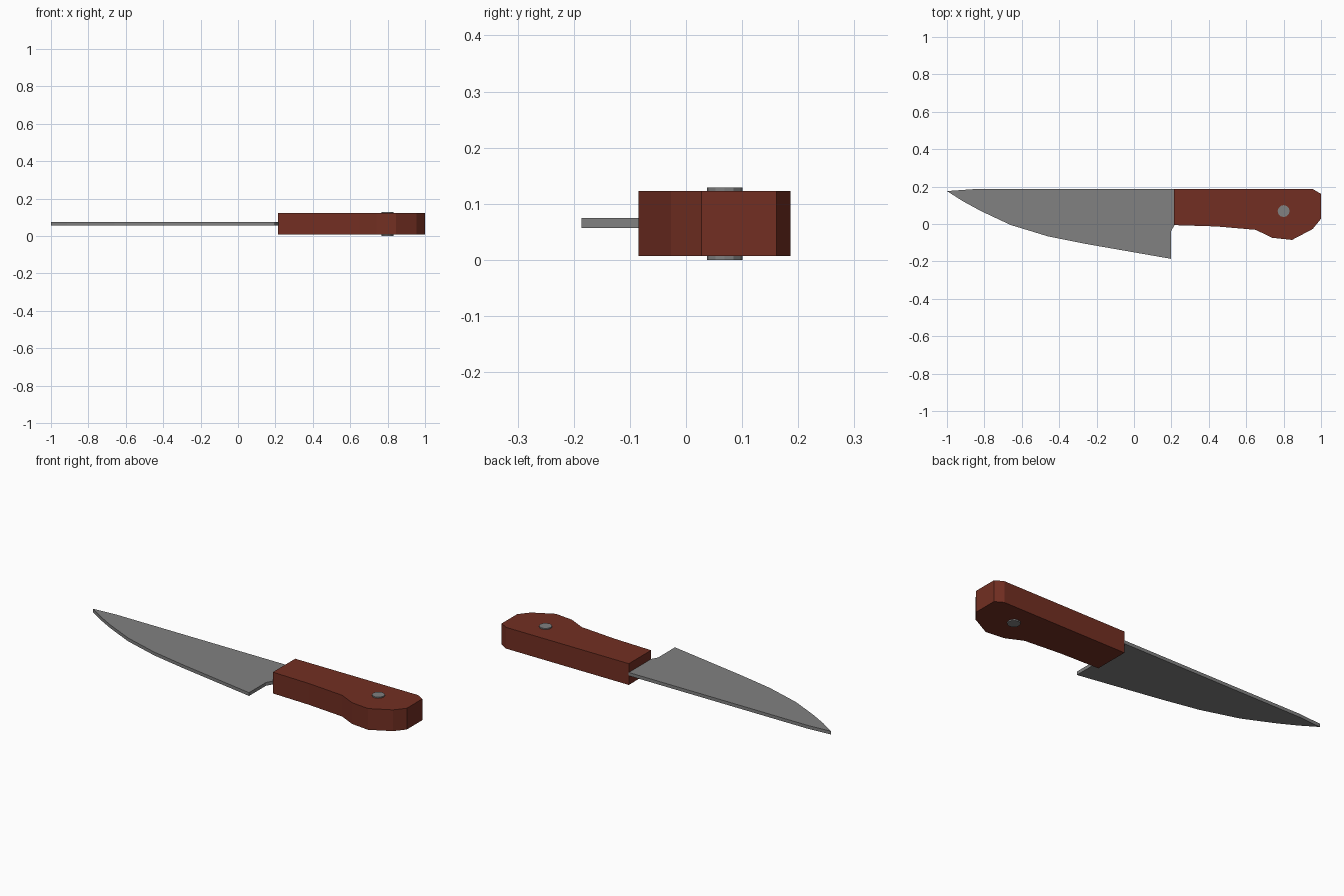
import bpy, bmesh
from math import cos, sin, tau

if "Cube" in bpy.data.objects:
    bpy.data.objects.remove(bpy.data.objects["Cube"])


def plate(name, outline, z0, z1, material):
    """Flat outline extruded from z0 to z1."""
    bm = bmesh.new()
    face = bm.faces.new([bm.verts.new((x, y, z0)) for x, y in outline])
    ext = bmesh.ops.extrude_face_region(bm, geom=[face])
    top = [v for v in ext["geom"] if isinstance(v, bmesh.types.BMVert)]
    bmesh.ops.translate(bm, verts=top, vec=(0, 0, z1 - z0))
    bmesh.ops.recalc_face_normals(bm, faces=bm.faces)
    mesh = bpy.data.meshes.new(name)
    bm.to_mesh(mesh)
    bm.free()
    mesh.materials.append(material)
    obj = bpy.data.objects.new(name, mesh)
    bpy.context.collection.objects.link(obj)
    return obj


def colour(name, rgb):
    mat = bpy.data.materials.new(name)
    mat.diffuse_color = (*rgb, 1)
    mat.use_nodes = True
    mat.node_tree.nodes["Principled BSDF"].inputs["Base Color"].default_value = mat.diffuse_color
    return mat


wood = colour("red_brown_wood", (0.17, 0.028, 0.016))
steel = colour("dark_steel", (0.22, 0.22, 0.22))

# Blade: straight spine, curved cutting edge, stepped heel
plate("blade", [
    (-1, 0.176), (-0.915, 0.122), (-0.82, 0.07), (-0.66, -0.005),
    (-0.46, -0.066), (-0.26, -0.106), (0.197, -0.186), (0.197, -0.04),
    (0.217, -0.005), (0.217, 0.186), (-0.86, 0.186),
], 0.057, 0.075, steel)

# Handle: thick block with a swelling at the butt
plate("handle", [
    (0.215, 0.186), (0.215, -0.006), (0.44, -0.013), (0.65, -0.031),
    (0.74, -0.074), (0.845, -0.085), (0.955, -0.027), (1, 0.028),
    (1, 0.161), (0.957, 0.186),
], 0.007, 0.123, wood)

# Rivet: pin through the handle, slightly proud on both faces
plate("rivet", [(0.8 + 0.032 * cos(tau * i / 12), 0.069 + 0.032 * sin(tau * i / 12))
                for i in range(12)], 0.0, 0.129, steel)
